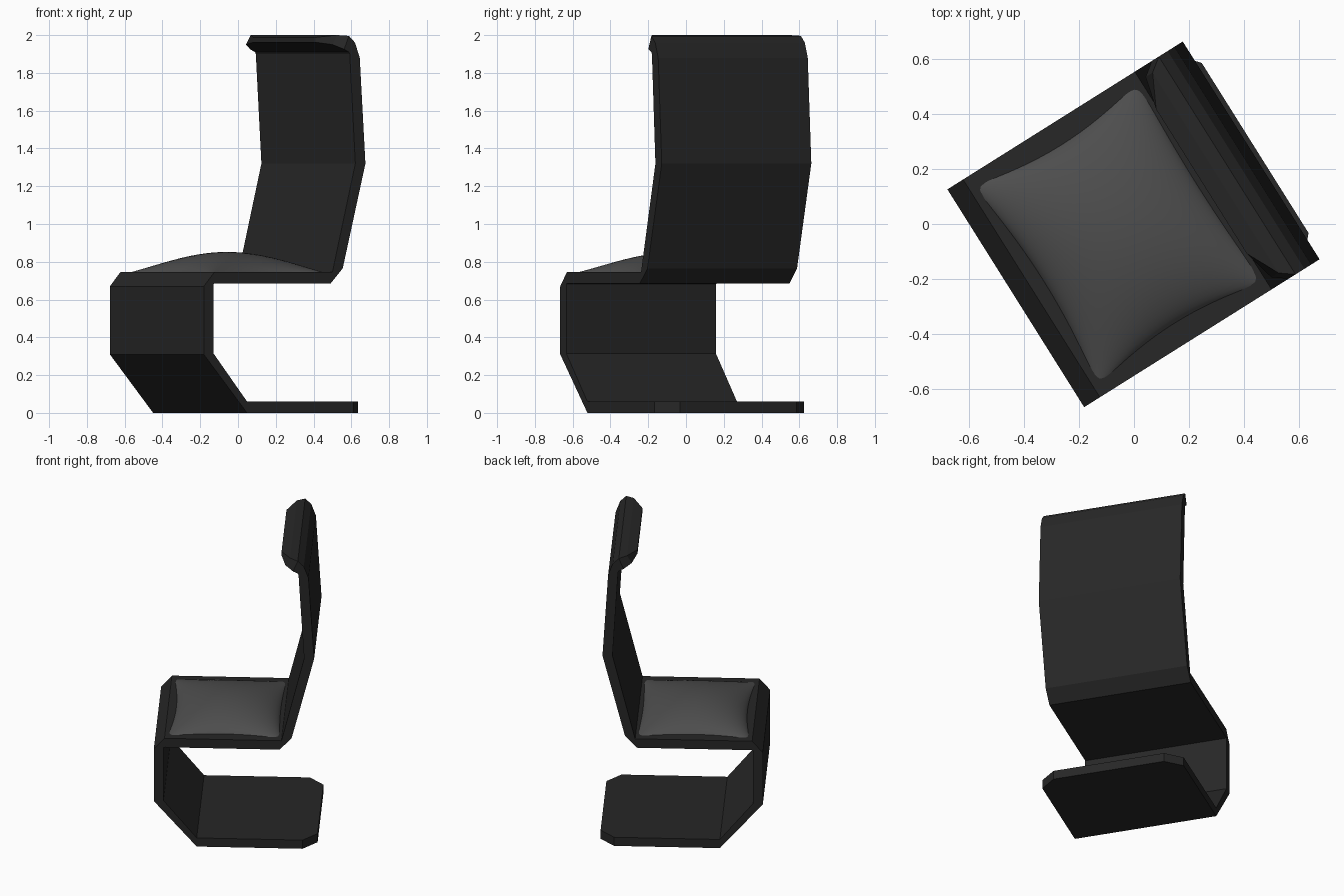
import bpy, bmesh, math

if "Cube" in bpy.data.objects:
    bpy.data.objects.remove(bpy.data.objects["Cube"])

ANGLE = math.atan2(0.532, 0.847)   # the chair is turned about z
HALF_W = 0.4675


def material(name, value):
    m = bpy.data.materials.new(name)
    m.diffuse_color = (value, value, value, 1)
    m.use_nodes = True
    m.node_tree.nodes["Principled BSDF"].inputs["Base Color"].default_value = m.diffuse_color
    return m


def make_object(name, bm, mat):
    bmesh.ops.remove_doubles(bm, verts=bm.verts, dist=0.0005)
    bmesh.ops.recalc_face_normals(bm, faces=bm.faces)
    me = bpy.data.meshes.new(name)
    bm.to_mesh(me)
    bm.free()
    me.materials.append(mat)
    ob = bpy.data.objects.new(name, me)
    bpy.context.collection.objects.link(ob)
    ob.rotation_euler.z = ANGLE
    return ob


# Bent sheet frame: sections of (depth, z) on each side of the sheet, half width
sections = [
    ((0.52, 0.0), (0.52, 0.06), 0.365),          # floor plate, clipped corners
    ((0.43, 0.0), (0.43, 0.06), HALF_W),
    ((-0.237, 0.0), (-0.237, 0.06), HALF_W),
    ((-0.5075, 0.31), (-0.447, 0.315), HALF_W),  # front support
    ((-0.5075, 0.67), (-0.447, 0.683), HALF_W),
    ((-0.44, 0.747), (-0.435, 0.685), HALF_W),   # seat
    ((0.297, 0.747), (0.285, 0.685), HALF_W),
    ((0.303, 0.77), (0.361, 0.765), HALF_W),     # back
    ((0.44, 1.32), (0.503, 1.32), HALF_W),
    ((0.405, 1.90), (0.4675, 1.88), HALF_W),
    ((0.40, 1.91), (0.438, 1.96), HALF_W),       # top lip, clipped corners
    ((0.37, 1.925), (0.40, 1.996), HALF_W),
    ((0.32, 1.95), (0.35, 2.0), 0.43),
    ((0.29, 1.962), (0.29, 1.988), 0.31),
]
bm = bmesh.new()
rings = []
for a, b, w in sections:
    rings.append([bm.verts.new((p[0], s * w, p[1]))
                  for p, s in ((a, -1), (a, 1), (b, 1), (b, -1))])
for r, t in zip(rings, rings[1:]):
    for i in range(4):
        j = (i + 1) % 4
        bm.faces.new((r[i], r[j], t[j], t[i]))
bm.faces.new(rings[0])
bm.faces.new(rings[-1])
make_object("chair_frame", bm, material("dark_charcoal", 0.02))

# Pillow-shaped seat cushion with pinched-in edges
N = 28
bm = bmesh.new()


def cushion_vert(i, j, top):
    u = math.sin((i / N - 0.5) * math.pi)
    v = math.sin((j / N - 0.5) * math.pi)
    fu, fv = max(0, 1 - u * u), max(0, 1 - v * v)
    pinch = 0.06 if u > 0 else 0.12
    x = -0.07 + 0.365 * u * (1 - pinch * fv)
    y = 0.445 * v * (1 - 0.13 * fu)
    z = 0.737 + (0.115 * (fu * fv) ** 0.6 if top else -0.02 * fu * fv)
    return bm.verts.new((x, y, z))


for top in (True, False):
    g = [[cushion_vert(i, j, top) for j in range(N + 1)] for i in range(N + 1)]
    for i in range(N):
        for j in range(N):
            bm.faces.new((g[i][j], g[i + 1][j], g[i + 1][j + 1], g[i][j + 1]))
cushion = make_object("seat_cushion", bm, material("soft_grey", 0.075))
bpy.context.view_layer.objects.active = cushion
cushion.select_set(True)
bpy.ops.object.shade_smooth_by_angle(angle=math.radians(50))
